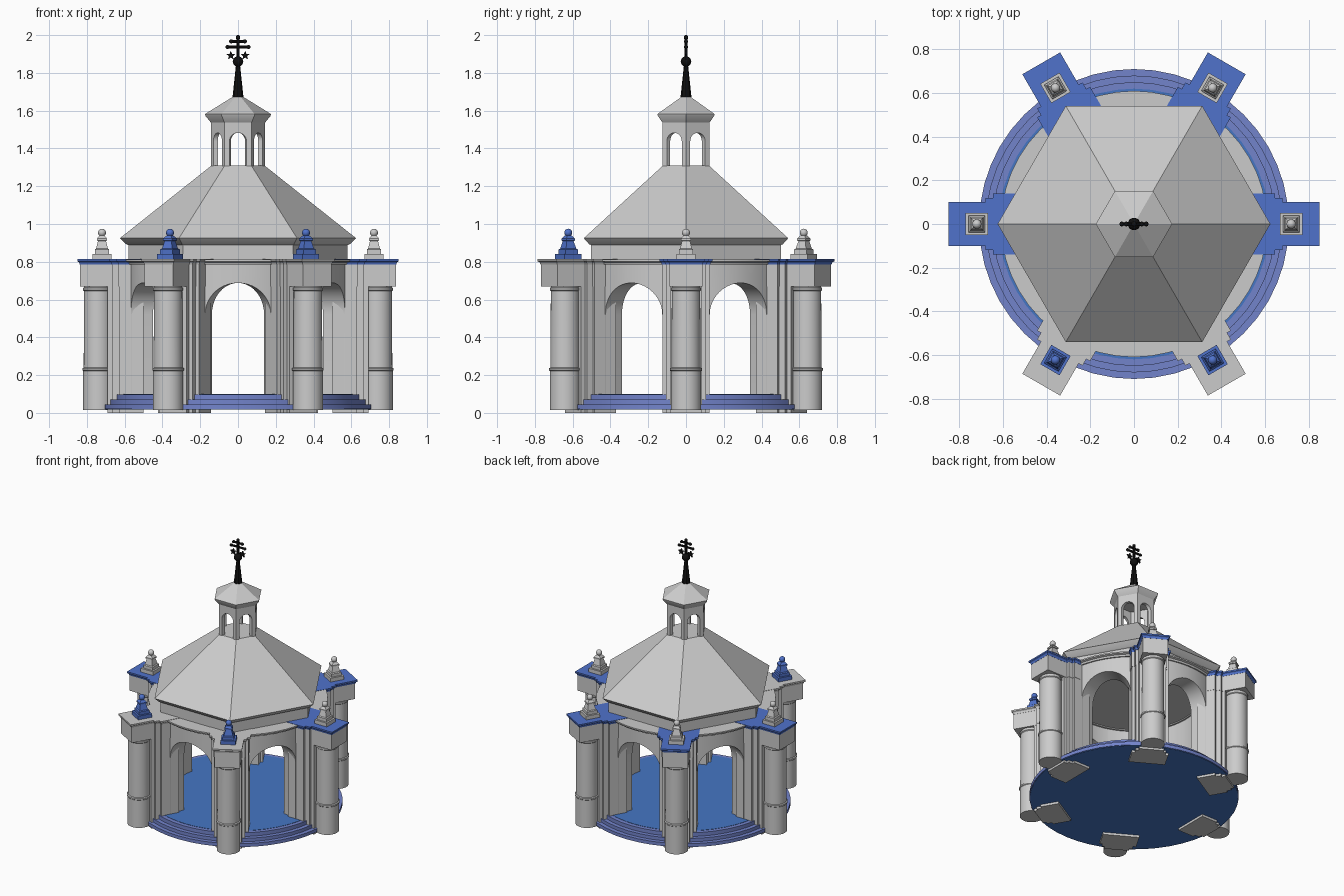
import bpy, bmesh
from math import pi, cos, sin, tan, radians, sqrt
from mathutils import Matrix, Vector

if "Cube" in bpy.data.objects:
    bpy.data.objects.remove(bpy.data.objects["Cube"])


def material(name, rgb):
    m = bpy.data.materials.new(name)
    m.diffuse_color = (*rgb, 1)
    m.use_nodes = True
    m.node_tree.nodes["Principled BSDF"].inputs["Base Color"].default_value = m.diffuse_color
    return m


STEP = material("step_blue", (0.17, 0.23, 0.6))
FLOOR = material("floor_blue", (0.06, 0.18, 0.55))
TRIM = material("trim_blue", (0.08, 0.17, 0.6))
BLACK = material("black", (0.005, 0.005, 0.005))


def finish(name, bm, mat=None, matrix=Matrix(), angle=25):
    bmesh.ops.remove_doubles(bm, verts=bm.verts, dist=1e-5)
    bmesh.ops.recalc_face_normals(bm, faces=bm.faces)
    me = bpy.data.meshes.new(name)
    bm.to_mesh(me)
    bm.free()
    me.shade_smooth()
    me.set_sharp_from_angle(angle=radians(angle))
    if mat:
        me.materials.append(mat)
    ob = bpy.data.objects.new(name, me)
    ob.matrix_world = matrix
    bpy.context.collection.objects.link(ob)
    return ob


def skin(bm, rings, close=False):
    """Join equal loops of points; cap the ends unless closed."""
    rings = [[bm.verts.new(p) for p in r] for r in rings]
    n = len(rings[0])
    pairs = list(zip(rings, rings[1:])) + ([(rings[-1], rings[0])] if close else [])
    for a, b in pairs:
        for i in range(n):
            j = (i + 1) % n
            bm.faces.new((a[i], a[j], b[j], b[i]))
    if not close:
        bm.faces.new(rings[0])
        bm.faces.new(rings[-1])


def lathe(name, profile, segs, mat=None, matrix=Matrix(), turn=0.0, close=False):
    bm = bmesh.new()
    skin(bm, [[(r * cos(2 * pi * i / segs + turn), r * sin(2 * pi * i / segs + turn), z)
               for i in range(segs)] for r, z in profile], close)
    return finish(name, bm, mat, matrix)


def ball(name, r, pos, mat=None, matrix=Matrix()):
    bm = bmesh.new()
    bmesh.ops.create_uvsphere(bm, u_segments=16, v_segments=10, radius=r)
    return finish(name, bm, mat, matrix @ Matrix.Translation(pos))


def arch_ring(name, ro, ri, z0, spring, rise, z1, half, flat):
    """Ring wall with six arched openings, half = opening share of a bay."""
    bm = bmesh.new()

    def section(bay, t, zlo):
        mid = radians(30 + 60 * bay)
        if flat:
            ang, k = mid, t * tan(pi / 6)
        else:
            ang, k = mid + t * pi / 6, 0
        d = Vector((cos(ang) - k * sin(ang), sin(ang) + k * cos(ang), 0))
        return [bm.verts.new(d * r + Vector((0, 0, z)))
                for r, z in ((ro, zlo), (ro, z1), (ri, z1), (ri, zlo))]

    def bridge(a, b):
        for i in range(4):
            j = (i + 1) % 4
            bm.faces.new((a[i], a[j], b[j], b[i]))

    for bay in range(6):
        n = 20
        arch = [section(bay, -half * cos(pi * i / n), spring + rise * sin(pi * i / n))
                for i in range(n + 1)]
        for a, b in zip(arch, arch[1:]):
            bridge(a, b)
        for s, end in ((-1, arch[0]), (1, arch[-1])):
            pier = [section(bay, s * t, z0) for t in (half, (half + 1) / 2, 1)]
            bridge(pier[0], pier[1])
            bridge(pier[1], pier[2])
            bm.faces.new((pier[0][0], pier[0][3], end[3], end[0]))
    return finish(name, bm)


def buttress_outline(grow, tip=None):
    """Stepped half outline of a pier, mirrored across its axis."""
    half = [(0.50, 0.125), (0.63, 0.125), (0.63, 0.105), (0.665, 0.105),
            (0.665, 0.085), (tip or 0.69, 0.085)]
    half = [(x + (grow if i else 0), y + grow) for i, (x, y) in enumerate(half)]
    return half + [(x, -y) for x, y in reversed(half)]


def prism(name, layers, mat=None, matrix=Matrix()):
    bm = bmesh.new()
    skin(bm, [[(x, y, z) for x, y in pts] for pts, z in layers])
    return finish(name, bm, mat, matrix)


# Round stepped base and floor
lathe("steps", [(0.71, 0.02), (0.71, 0.045), (0.68, 0.045), (0.68, 0.07),
                (0.65, 0.07), (0.65, 0.098), (0.6, 0.098), (0.6, 0.02)], 48, STEP, close=True)
lathe("floor", [(0.705, 0.017), (0.705, 0.021), (0.62, 0.021), (0.62, 0.1)], 48, FLOOR)

# Drum wall with six arches, and its cornice
arch_ring("arcade_wall", 0.58, 0.46, 0.09, 0.52, 0.168, 0.80, 0.583, False)
lathe("wall_cornice", [(0.57, 0.785), (0.59, 0.785), (0.595, 0.797), (0.61, 0.802),
                       (0.61, 0.812), (0.45, 0.812), (0.45, 0.80)], 48, close=True)

# Six columns with stepped piers, entablature, cap and finial
for k in range(6):
    rot = Matrix.Rotation(k * pi / 3, 4, 'Z')
    front = k in (4, 5)
    at = rot @ Matrix.Translation((0.74, 0, 0))
    prism(f"pier_{k}", [(buttress_outline(0), 0), (buttress_outline(0), 0.79)], None, rot)
    lathe(f"column_{k}", [(0.08, 0.015), (0.08, 0.222), (0.084, 0.226), (0.084, 0.236),
                          (0.077, 0.24), (0.075, 0.645), (0.08, 0.65), (0.08, 0.662),
                          (0.075, 0.665), (0.075, 0.68)], 32, None, at)
    block = buttress_outline(0.002, 0.835)
    prism(f"entablature_{k}", [(block, 0.67), (block, 0.79)], None, rot)
    prism(f"cap_{k}", [(buttress_outline(g, 0.835), z) for g, z in
                       ((0.003, 0.785), (0.007, 0.797), (0.015, 0.803), (0.015, 0.814))],
          None if front else TRIM, rot)
    fin = rot @ Matrix.Translation((0.72, 0, 0))
    fmat = TRIM if front else None
    q = sqrt(2)
    lathe(f"finial_{k}", [(r * q, z) for r, z in
                          ((0.051, 0.812), (0.051, 0.842), (0.038, 0.842), (0.038, 0.865),
                           (0.031, 0.87), (0.021, 0.91), (0.027, 0.912), (0.027, 0.922),
                           (0.014, 0.938))], 4, fmat, fin, pi / 4)
    ball(f"finial_ball_{k}", 0.021, (0, 0, 0.954), fmat, fin)

# Hexagonal roof
lathe("roof", [(0.58, 0.808), (0.58, 0.888), (0.592, 0.893), (0.625, 0.925),
               (0.14, 1.31)], 6)

# Open lantern with its cap
arch_ring("lantern", 0.124, 0.102, 1.30, 1.437, 0.046, 1.545, 0.64, True)
lathe("lantern_cap", [(0.142, 1.535), (0.172, 1.572), (0.175, 1.582), (0.02, 1.678)], 6)

# Spire, ball and double cross
lathe("spire", [(0.029, 1.672), (0.011, 1.84), (0.009, 1.87)], 8, BLACK)
ball("spire_ball", 0.028, (0, 0, 1.86), BLACK)
lathe("cross_post", [(0.009, 1.87), (0.009, 1.985)], 8, BLACK)
ball("cross_top_ball", 0.012, (0, 0, 1.988), BLACK)
for label, z, w in (("lower", 1.937, 0.056), ("upper", 1.967, 0.036)):
    lathe(f"cross_{label}_bar", [(0.008, -w), (0.008, w)], 8, BLACK,
          Matrix.Translation((0, 0, z)) @ Matrix.Rotation(pi / 2, 4, 'Y'))
    for s in (-1, 1):
        ball(f"cross_{label}_tip", 0.011, (s * w, 0, z), BLACK)

# Small stars beside the cross
star = [((0.025 if i % 2 == 0 else 0.011) * cos(pi * i / 5 + pi / 2),
         (0.025 if i % 2 == 0 else 0.011) * sin(pi * i / 5 + pi / 2)) for i in range(10)]
for s in (-1, 1):
    prism("star", [(star, -0.006), (star, 0.006)], BLACK,
          Matrix.Translation((s * 0.038, 0, 1.892)) @ Matrix.Rotation(pi / 2, 4, 'X'))
